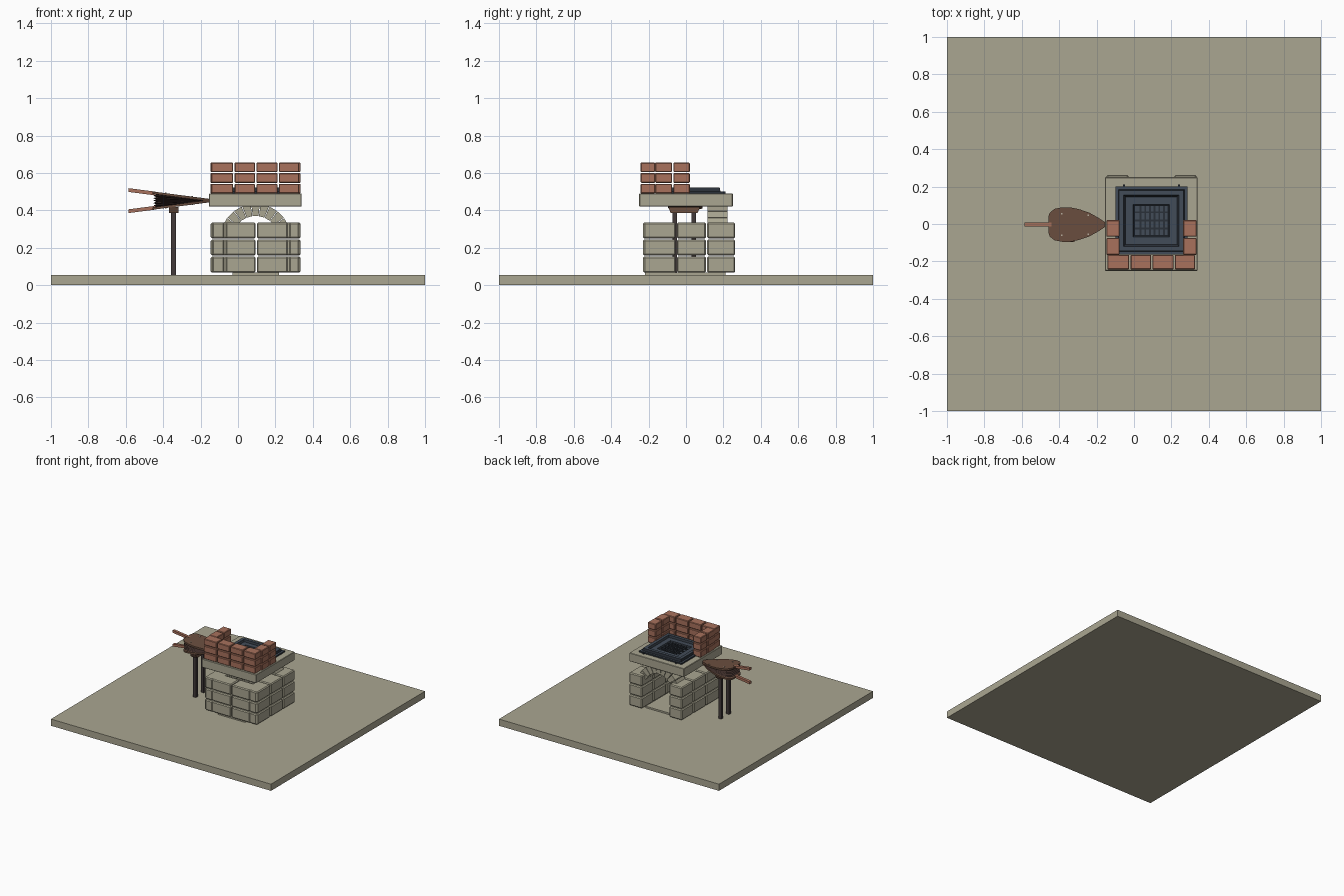
import bpy, bmesh, math
from mathutils import Vector

if "Cube" in bpy.data.objects:
    bpy.data.objects.remove(bpy.data.objects["Cube"])


def material(name, r, g, b):
    m = bpy.data.materials.new(name)
    lin = [((c / 255 + 0.055) / 1.055) ** 2.4 for c in (r, g, b)]
    m.diffuse_color = (*lin, 1)
    m.use_nodes = True
    m.node_tree.nodes["Principled BSDF"].inputs["Base Color"].default_value = m.diffuse_color
    return m


STONE = material("stone", 170, 166, 145)
BRICK = material("red_brick", 168, 113, 92)
IRON = material("iron", 66, 76, 88)
DARK_IRON = material("dark_iron", 42, 48, 56)
WOOD = material("brown_wood", 108, 80, 64)
DARK_WOOD = material("dark_wood", 66, 58, 58)
LEATHER = material("leather", 60, 44, 40)
RIVET = material("rivet_metal", 185, 175, 160)


def finish(bm, name, *mats):
    bmesh.ops.recalc_face_normals(bm, faces=bm.faces)
    me = bpy.data.meshes.new(name)
    bm.to_mesh(me)
    bm.free()
    ob = bpy.data.objects.new(name, me)
    bpy.context.collection.objects.link(ob)
    for m in mats:
        me.materials.append(m)
    return ob


def add_box(bm, x0, x1, y0, y1, z0, z1):
    vs = bmesh.ops.create_cube(bm, size=1)["verts"]
    for v in vs:
        v.co = Vector(((x0 + x1) / 2 + v.co.x * (x1 - x0),
                       (y0 + y1) / 2 + v.co.y * (y1 - y0),
                       (z0 + z1) / 2 + v.co.z * (z1 - z0)))
    return vs


def boxes(name, mat, items, bevel=0):
    bm = bmesh.new()
    for it in items:
        add_box(bm, *it)
    ob = finish(bm, name, mat)
    if bevel:
        b = ob.modifiers.new("bevel", "BEVEL")
        b.width, b.segments = bevel, 1
    return ob


def pairs(cuts, gap):
    return [(a + gap / 2, b - gap / 2) for a, b in zip(cuts, cuts[1:])]


def rings_mesh(bm, rings, cap_start=True, cap_end=True):
    """Join a list of equally long point loops into a skin."""
    loops = [[bm.verts.new(p) for p in r] for r in rings]
    n = len(loops[0])
    for a, b in zip(loops, loops[1:]):
        for i in range(n):
            j = (i + 1) % n
            bm.faces.new((a[i], a[j], b[j], b[i]))
    if cap_start:
        bm.faces.new(loops[0])
    if cap_end:
        bm.faces.new(loops[-1])


# ground and forge table
boxes("ground_slab", STONE, [(-1, 1, -1, 1, 0, 0.055)])
boxes("hearth_floor", STONE, [(-0.03, 0.22, -0.22, 0.21, 0.05, 0.068)])
boxes("table_slab", STONE, [(-0.155, 0.34, -0.25, 0.25, 0.42, 0.49)], 0.003)

# stone base: front wall and two side walls, open at the back
courses = pairs([0.064, 0.156, 0.247, 0.338], 0.006)
front, sides = [], []
for z in courses:
    for x in pairs([-0.142, -0.07, 0.0975, 0.27, 0.332], 0.006):
        front.append((*x, -0.23, -0.115, *z))
    for y in pairs([-0.228, -0.052, 0.11, 0.266], 0.006):
        sides += [(-0.146, -0.03, *y, *z), (0.216, 0.334, *y, *z)]
boxes("front_stones", STONE, front, 0.007)
boxes("side_stones", STONE, sides, 0.007)

# stone arch over the rear opening
bm = bmesh.new()
count, a0, a1 = 9, 22, 158
for i in range(count):
    s, e = [math.radians(a0 + (a1 - a0) * (i + k) / count) for k in (0.04, 0.96)]
    outline = [(0.125, s), (0.19, s), (0.19, e), (0.125, e)]
    rings_mesh(bm, [[(0.094 + r * math.cos(a), y, 0.245 + r * math.sin(a))
                     for r, a in outline] for y in (0.115, 0.222)])
finish(bm, "arch_stones", STONE)

# brick windbreak
bricks = []
for z in pairs([0.488, 0.5445, 0.602, 0.658], 0.006):
    for x in pairs([-0.146, -0.022, 0.095, 0.215, 0.33], 0.007):
        bricks.append((*x, -0.243, -0.165, *z))
    for y in pairs([-0.169, -0.071, 0.024], 0.007):
        bricks += [(-0.148, -0.077, *y, *z), (0.262, 0.335, *y, *z)]
boxes("windbreak_bricks", BRICK, bricks, 0.004)

# iron fire tray: stepped rectangular profile of (inset, height)
bm = bmesh.new()
profile = [(0, 0.488), (0, 0.502), (0.016, 0.502), (0.02, 0.522), (0.045, 0.522),
           (0.055, 0.508), (0.095, 0.508), (0.102, 0.496)]
rings = []
for d, z in profile:
    hx, hy = 0.1925 - d, 0.182 - d
    rings.append([(0.0925 + sx * hx, 0.018 + sy * hy, z)
                  for sx, sy in ((-1, -1), (1, -1), (1, 1), (-1, 1))])
rings_mesh(bm, rings)
tray = finish(bm, "fire_tray", IRON, DARK_IRON)
for p in tray.data.polygons:
    p.material_index = 0 if p.normal.z > 0.9 else 1
boxes("fire_grate", DARK_IRON,
      [(0.03 + i * 0.025, 0.04 + i * 0.025, -0.06, 0.097, 0.495, 0.503) for i in range(6)]
      + [(0.005, 0.18, y, y + 0.01, 0.495, 0.504) for y in (-0.03, 0.014, 0.058)])
boxes("tray_pegs", DARK_IRON, [(x, x + 0.012, 0.198, 0.212, 0.489, 0.5) for x in (-0.06, 0.235)])

# bellows: teardrop outline narrowing to the tip
TIP, ZC, SLOPE = -0.15, 0.452, 0.13
half = [(-0.457, 0.045), (-0.45, 0.064), (-0.425, 0.084), (-0.385, 0.092), (-0.34, 0.092),
        (-0.29, 0.081), (-0.24, 0.064), (-0.19, 0.036), (-0.155, 0.013)]
outline = half + [(x, -y) for x, y in reversed(half)]


def leaf(slope, lift=0.0, scale=1.0):
    pts = []
    for x, y in outline:
        px = TIP + (x - TIP) * (1 - (1 - scale) * 0.4)
        pts.append((px, -0.003 + y * scale, ZC + slope * (TIP - px) + lift))
    return pts


bm = bmesh.new()
folds = 12
rings_mesh(bm, [leaf(SLOPE * (2 * k / folds - 1), 0, 0.97 if k % 2 == 0 else 0.84)
                for k in range(folds + 1)])
finish(bm, "bellows_leather", LEATHER)

handle_mat, holes = BRICK, [(-0.385, 0.055), (-0.385, -0.06), (-0.245, 0.048), (-0.245, -0.054)]
for side, label in ((1, "upper"), (-1, "lower")):
    # board
    bm = bmesh.new()
    rings_mesh(bm, [leaf(SLOPE * side, -0.004 * side), leaf(SLOPE * side, 0.009 * side)])
    finish(bm, label + "_bellows_board", WOOD)
    # handle following the board
    bm = bmesh.new()
    for v in add_box(bm, -0.585, -0.44, -0.013, 0.009, -0.01, 0.01):
        v.co.z += ZC + side * SLOPE * (TIP - v.co.x)
    finish(bm, label + "_bellows_handle", handle_mat)
    # rivets
    bm = bmesh.new()
    for x, y in holes:
        z = ZC + side * (SLOPE * (TIP - x) + 0.009)
        add_box(bm, x - 0.004, x + 0.004, y - 0.004, y + 0.004, z - 0.003, z + 0.003)
    finish(bm, label + "_board_rivets", RIVET)

# nozzle into the table edge
bm = bmesh.new()
rings_mesh(bm, [[(x, -0.003 + r * math.cos(math.tau * i / 10), ZC + r * math.sin(math.tau * i / 10))
                 for i in range(10)] for x, r in ((-0.2, 0.012), (-0.14, 0.009))])
finish(bm, "bellows_nozzle", DARK_IRON)

# bellows stand: tapered cross beam on two posts
bm = bmesh.new()
for v in add_box(bm, -0.37, -0.317, -0.095, 0.075, 0.387, 0.418):
    if v.co.z < 0.4:
        v.co.y = -0.01 + (v.co.y + 0.01) * 0.85
finish(bm, "stand_beam", WOOD)
boxes("stand_posts", DARK_WOOD,
      [(-0.358, -0.332, y - 0.012, y + 0.012, 0.055, 0.392) for y in (-0.06, 0.041)])
